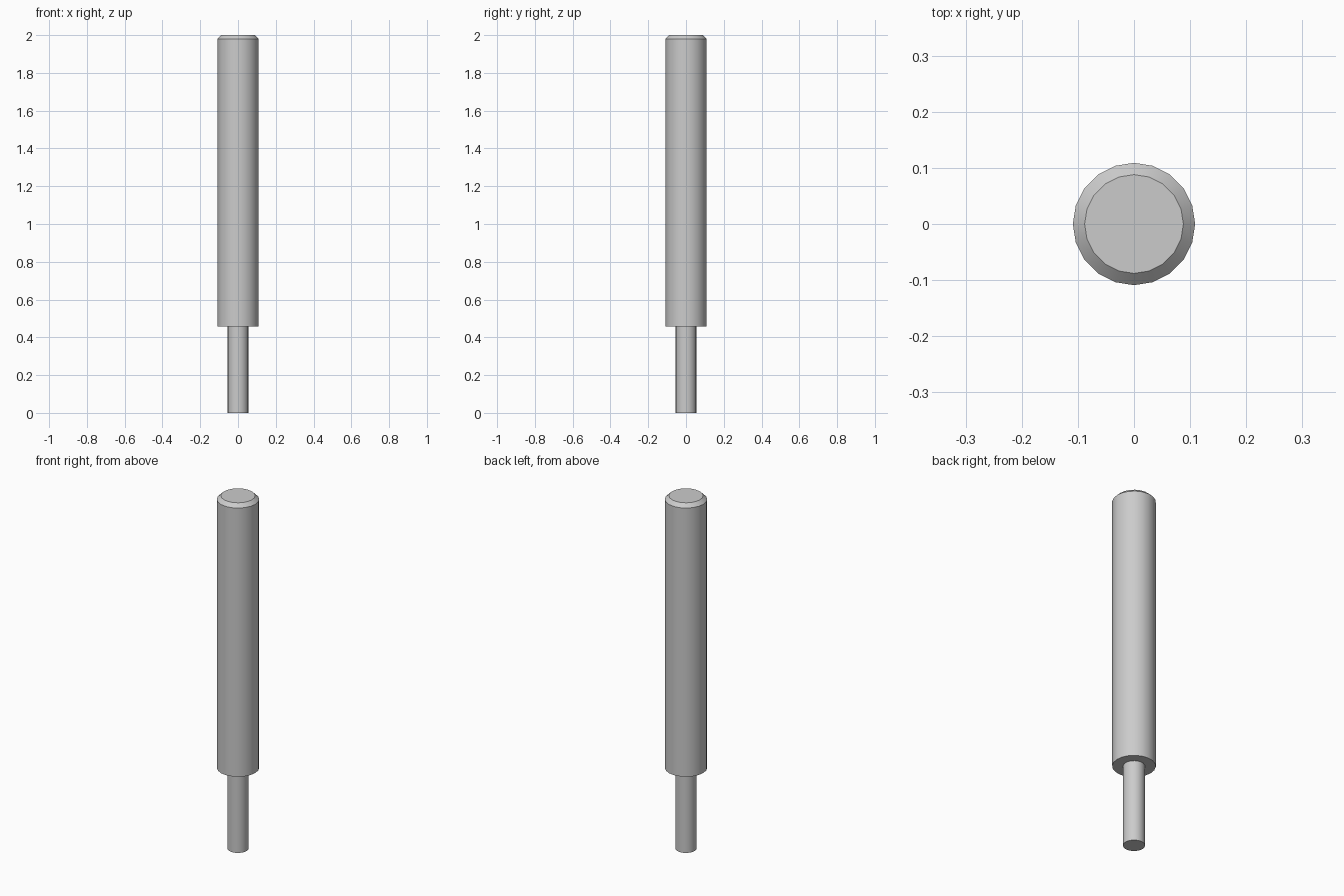
import bpy, bmesh, math

if "Cube" in bpy.data.objects:
    bpy.data.objects.remove(bpy.data.objects["Cube"])

SIDES = 20

# Profile of the stepped pin as (radius, height), bottom to top
PROFILE = [(0.055, 0.0), (0.055, 0.457), (0.109, 0.457), (0.109, 1.98), (0.088, 2.0)]


def lathe(name, profile, sides):
    bm = bmesh.new()
    rings = []
    for r, z in profile:
        angles = [2 * math.pi * i / sides for i in range(sides)]
        rings.append([bm.verts.new((r * math.cos(a), r * math.sin(a), z)) for a in angles])
    # Walls, shoulder and chamfer
    for low, high in zip(rings, rings[1:]):
        for i in range(sides):
            j = (i + 1) % sides
            bm.faces.new((low[i], low[j], high[j], high[i]))
    # End caps
    bm.faces.new(rings[0][::-1])
    bm.faces.new(rings[-1])
    mesh = bpy.data.meshes.new(name)
    bm.to_mesh(mesh)
    bm.free()
    obj = bpy.data.objects.new(name, mesh)
    bpy.context.collection.objects.link(obj)
    return obj


pin = lathe("stepped_pin", PROFILE, SIDES)
bpy.context.view_layer.objects.active = pin
pin.select_set(True)
bpy.ops.object.shade_smooth_by_angle(angle=math.radians(30))
